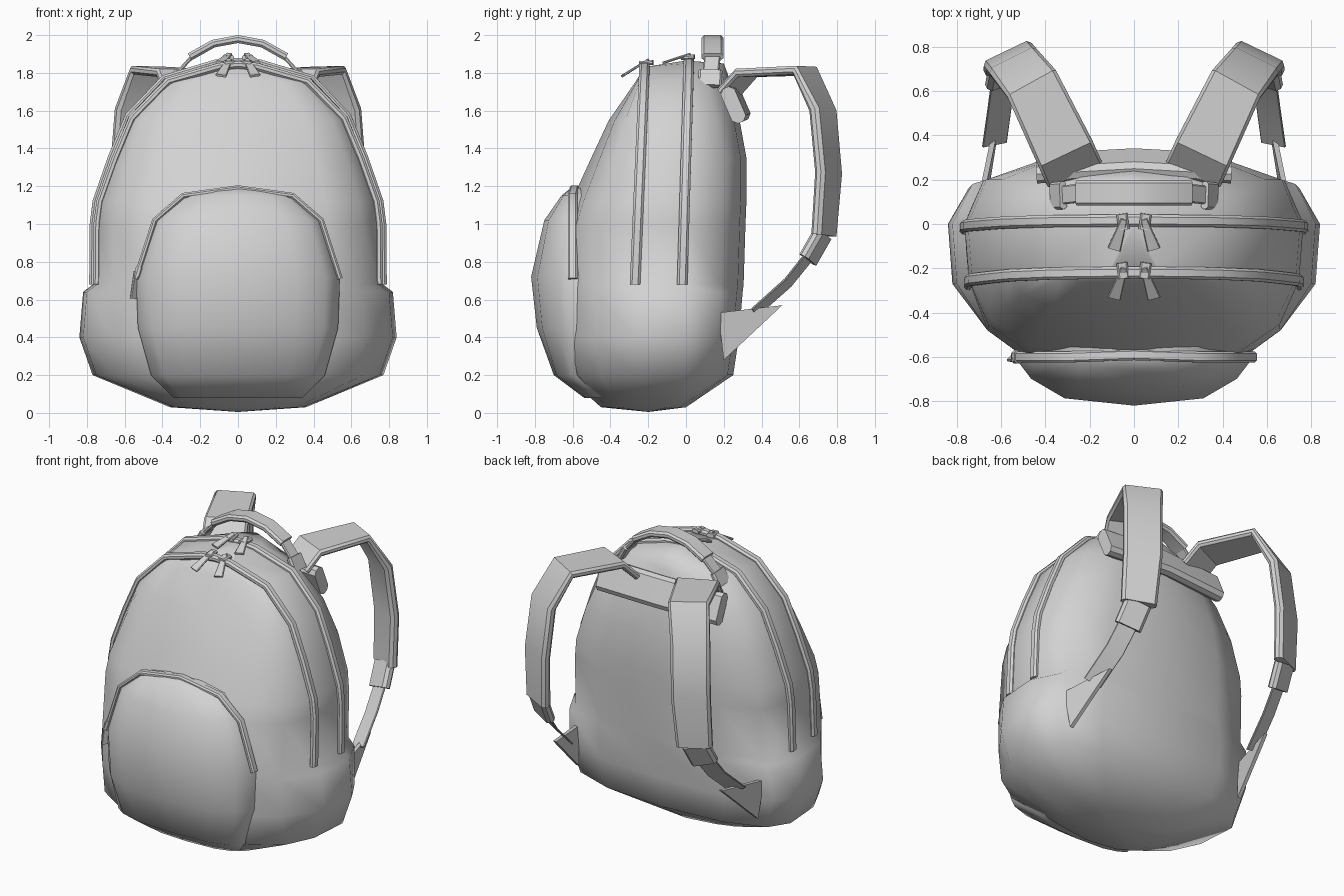
import bpy, bmesh, math
from mathutils import Vector

if "Cube" in bpy.data.objects:
    bpy.data.objects.remove(bpy.data.objects["Cube"])

fabric = bpy.data.materials.new("grey_fabric")
fabric.diffuse_color = (0.65, 0.65, 0.65, 1)
fabric.use_nodes = True
fabric.node_tree.nodes["Principled BSDF"].inputs["Base Color"].default_value = fabric.diffuse_color


def loft(name, rings, angle=40, tips=(None, None)):
    """Skin closed rings, closing each end flat or to a tip point."""
    bm = bmesh.new()
    rows = [[bm.verts.new(p) for p in ring] for ring in rings]
    n = len(rows[0])
    for a, b in zip(rows, rows[1:]):
        for i in range(n):
            j = (i + 1) % n
            bm.faces.new((a[i], a[j], b[j], b[i]))
    for row, tip in ((rows[0], tips[0]), (rows[-1], tips[1])):
        if tip is None:
            bm.faces.new(row)
        else:
            t = bm.verts.new(tip)
            for i in range(n):
                bm.faces.new((row[i], row[(i + 1) % n], t))
    bmesh.ops.recalc_face_normals(bm, faces=bm.faces)
    me = bpy.data.meshes.new(name)
    bm.to_mesh(me)
    bm.free()
    me.materials.append(fabric)
    for p in me.polygons:
        p.use_smooth = True
    me.set_sharp_from_angle(angle=math.radians(angle))
    ob = bpy.data.objects.new(name, me)
    bpy.context.collection.objects.link(ob)
    return ob


def sweep(name, path, across, sizes):
    """Run a rounded strip along a path; sizes are (width, thickness)."""
    pts = [Vector(p) for p in path]
    if isinstance(sizes, tuple):
        sizes = [sizes] * len(pts)
    rings = []
    for i, (p, (w, t)) in enumerate(zip(pts, sizes)):
        tan = (pts[min(i + 1, len(pts) - 1)] - pts[max(i - 1, 0)]).normalized()
        side = Vector(across)
        side = (side - tan * side.dot(tan)).normalized()
        up = tan.cross(side)
        c = min(w, t) * 0.3
        a, b = w / 2, t / 2
        sec = [(a, b - c), (a - c, b), (c - a, b), (-a, b - c),
               (-a, c - b), (c - a, -b), (a - c, -b), (a, c - b)]
        rings.append([p + side * u + up * v for u, v in sec])
    return loft(name, rings)


def mirrored(half):
    """Full ring from a half ring that starts and ends on x = 0."""
    return half + [(-x, y, z) for x, y, z in half[-2:0:-1]]


def arch(half):
    return [(-x, y, z) for x, y, z in half] + [p for p in half[::-1] if p[0] > 0]


# Main body: height, back y, half width, front y
rows = [(0.03, 0.0, 0.36, -0.45), (0.2, 0.25, 0.77, -0.64), (0.4, 0.28, 0.84, -0.69),
        (0.64, 0.30, 0.82, -0.69), (0.68, 0.305, 0.768, -0.69), (1.0, 0.315, 0.765, -0.65),
        (1.12, 0.32, 0.75, -0.61), (1.35, 0.32, 0.67, -0.51), (1.57, 0.28, 0.58, -0.41),
        (1.77, 0.23, 0.39, -0.27), (1.85, 0.20, 0.12, -0.22)]


def seam_y(z):
    return -0.27 + 0.05 * min(1, max(0, (z - 0.68) / 1.17))


rings = []
for z, yb, w, yf in rows:
    y3 = min(0, yb - 0.1)
    y4 = max(seam_y(z), yf + 0.03)
    n = min(w, 0.77)
    half = [(0, yb), (0.55 * w, yb - 0.03), (0.89 * w, max(yb - 0.12, y3 + 0.03)), (w, y3),
            (w - 0.02, y4), (0.86 * n, y4 + 0.5 * (yf - y4)),
            (0.62 * n, y4 + 0.82 * (yf - y4)), (0, yf)]
    drop = 0.1 * max(0, z - 1)
    rings.append(mirrored([(x, y, z + drop * min(0, y)) for x, y in half]))
loft("pack_body", rings, 65, ((0, -0.2, 0.005), (0, 0, 1.865)))

# Front pocket: height, half width, front y
rings = []
for z, hw, yf in [(0.08, 0.34, -0.54), (0.2, 0.46, -0.70), (0.45, 0.53, -0.79),
                  (0.72, 0.54, -0.82), (1.02, 0.44, -0.75), (1.15, 0.29, -0.66),
                  (1.19, 0.12, -0.61)]:
    ys = max(-0.6, yf + 0.07)
    rings.append(mirrored([(0, -0.3, z), (hw * 0.9, -0.3, z), (hw, ys, z),
                           (0.86 * hw, ys + 0.45 * (yf - ys), z),
                           (0.58 * hw, ys + 0.85 * (yf - ys), z), (0, yf, z)]))
loft("front_pocket", rings, 60)
sweep("pocket_piping", arch([(0.54, -0.60, 0.71), (0.44, -0.6, 1.02),
                             (0.29, -0.6, 1.15), (0, -0.59, 1.19)]), (0, 1, 0), (0.05, 0.03))

# Two zipper tubes over the top of the body
outline = [(0.768, 0.68), (0.765, 1.0), (0.75, 1.12), (0.67, 1.35),
           (0.58, 1.57), (0.39, 1.77), (0.12, 1.85), (0, 1.86)]
sweep("rear_zipper", arch([(x, 0.015 - 0.03 * (1.85 - z), z) for x, z in outline]),
      (0, 1, 0), (0.055, 0.04))
sweep("front_zipper", arch([(max(0, x - 0.02), seam_y(z), z - 0.02 * max(0, z - 1))
                            for x, z in outline]), (0, 1, 0), (0.055, 0.04))

# Carry handle with webbing ends
sweep("handle_grip", arch([(0.255, 0.14, 1.885), (0.13, 0.14, 1.955), (0, 0.14, 1.979)]),
      (0, 1, 0), (0.115, 0.042))

# Yoke pad across the back
sweep("yoke_pad", [(-0.44, 0.25, 1.63), (0, 0.275, 1.64), (0.44, 0.25, 1.63)],
      (0, 0.4, -0.92), (0.2, 0.08))

for s, tag in ((-1, "left"), (1, "right")):
    def part(name, path, across, sizes):
        sweep(tag + "_" + name, [(s * x, y, z) for x, y, z in path],
              (s * across[0], across[1], across[2]), sizes)

    # Handle anchors
    part("handle_webbing", [(0.24, 0.14, 1.89), (0.33, 0.13, 1.79)], (0, 1, 0), (0.085, 0.02))
    part("handle_anchor", [(0.32, 0.13, 1.81), (0.365, 0.125, 1.73)], (0, 1, 0), (0.125, 0.035))

    # Shoulder strap, buckle, webbing
    part("shoulder_strap", [(0.27, 0.23, 1.70), (0.31, 0.32, 1.80), (0.46, 0.63, 1.812),
                            (0.54, 0.725, 1.6), (0.565, 0.755, 1.27), (0.575, 0.73, 0.94)],
         (0.9, -0.43, 0),
         [(0.27, 0.04), (0.27, 0.045), (0.25, 0.05), (0.24, 0.06), (0.24, 0.06), (0.22, 0.06)])
    part("strap_buckle", [(0.575, 0.725, 0.95), (0.59, 0.645, 0.81)], (0.9, -0.43, 0),
         (0.17, 0.06))
    part("lower_webbing", [(0.59, 0.66, 0.84), (0.605, 0.54, 0.69), (0.63, 0.36, 0.53)],
         (0.9, -0.43, 0.1), (0.12, 0.012))

    # Triangular strap anchor on the body side
    tri = [(0.68, 0.17, 0.53), (0.61, 0.51, 0.57), (0.66, 0.2, 0.28)]
    loft(tag + "_strap_anchor", [[(s * (x + d), y, z) for x, y, z in tri]
                                 for d in (-0.012, 0.012)])

    # Zipper sliders and pull tabs
    for row, y, z in (("rear", 0.01, 1.885), ("front", -0.21, 1.855)):
        tilt = 0.03 if row == "rear" else 0.07
        part(row + "_slider", [(0.055, y + 0.035, z), (0.045, y - 0.035, z - 0.005)],
             (1, 0, 0), (0.05, 0.025))
        part(row + "_pull", [(0.045, y + 0.01, z + 0.015), (0.09, y - 0.125, z - tilt)],
             (1, 0, 0), [(0.03, 0.012), (0.06, 0.014)])

# Pocket slider and pull
sweep("pocket_slider", [(-0.52, -0.6, 0.77), (-0.535, -0.6, 0.72)], (0, 1, 0), (0.06, 0.04))
sweep("pocket_pull", [(-0.54, -0.61, 0.75), (-0.552, -0.6, 0.605)], (0.7, 0.7, 0),
      [(0.03, 0.014), (0.055, 0.014)])
